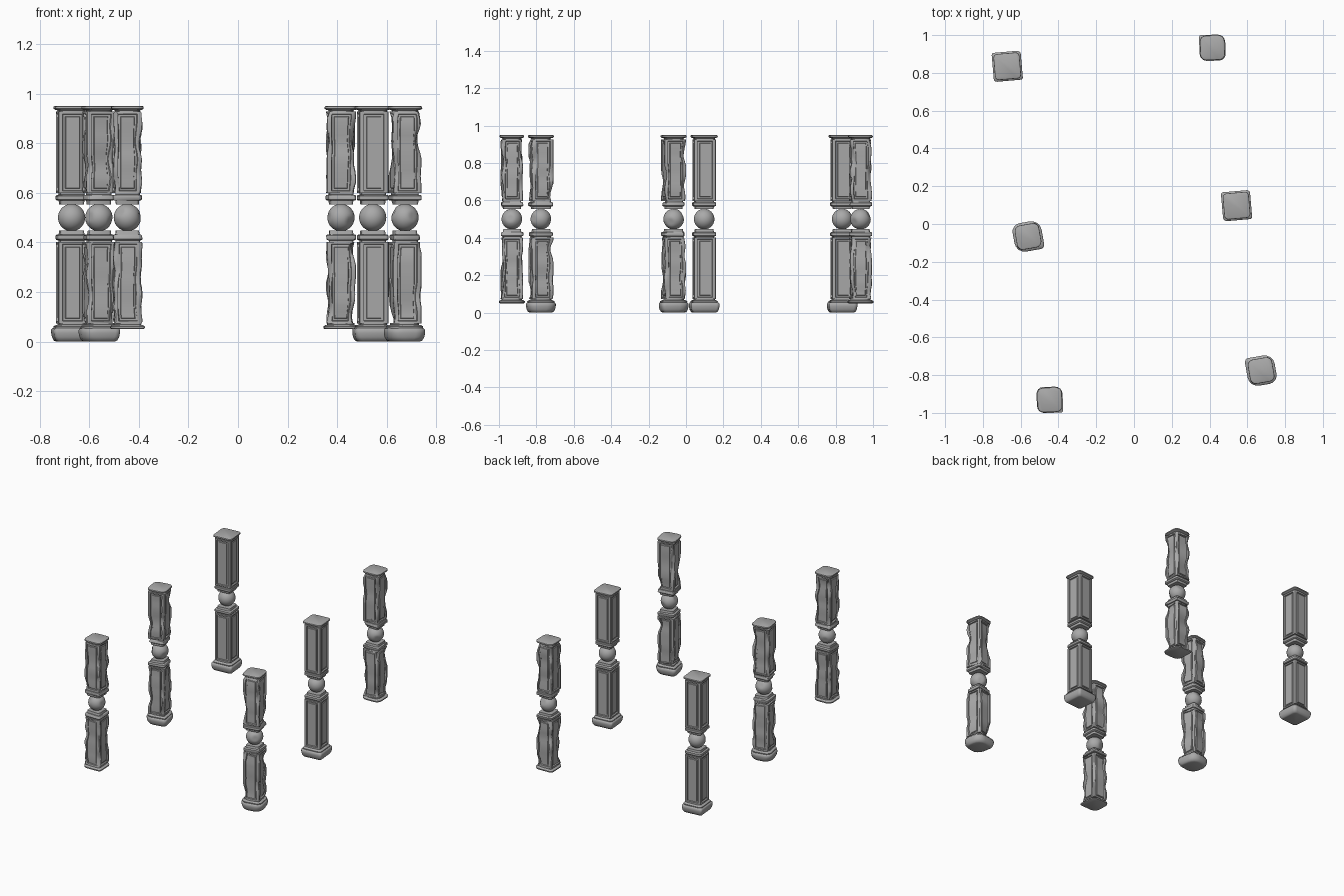
import bpy, bmesh, math
from mathutils import Vector, Matrix, noise

if "Cube" in bpy.data.objects:
    bpy.data.objects.remove(bpy.data.objects["Cube"], do_unlink=True)

stone = bpy.data.materials.new("grey stone")
stone.use_nodes = True
stone.diffuse_color = (0.4, 0.4, 0.4, 1)
bsdf = stone.node_tree.nodes["Principled BSDF"]
bsdf.inputs["Base Color"].default_value = (0.4, 0.4, 0.4, 1)
bsdf.inputs["Roughness"].default_value = 0.9


def ring(half, radii, steps=4):
    """Rounded square outline with a radius for each corner."""
    points = []
    for corner, r in enumerate(radii):
        middle = math.pi / 4 + corner * math.pi / 2
        sx = math.copysign(1, math.cos(middle))
        sy = math.copysign(1, math.sin(middle))
        for s in range(steps + 1):
            a = corner * math.pi / 2 + s / steps * math.pi / 2
            points.append((sx * (half - r) + r * math.cos(a),
                           sy * (half - r) + r * math.sin(a)))
    return points


def loft(bm, profile, radii):
    """Closed solid from (height, half width) pairs."""
    rings = []
    for z, half in profile:
        rings.append([bm.verts.new((x, y, z)) for x, y in ring(half, radii)])
    n = len(rings[0])
    for low, high in zip(rings, rings[1:]):
        for i in range(n):
            j = (i + 1) % n
            bm.faces.new((low[i], low[j], high[j], high[i]))
    bm.faces.new(rings[0][::-1])
    bm.faces.new(rings[-1])


def shaft(bm, low, high, half):
    """Square shaft with a grooved frame and raised bar on each side."""
    size = Matrix.Diagonal((2 * half, 2 * half, high - low, 1))
    bmesh.ops.create_cube(bm, size=1,
                          matrix=Matrix.Translation((0, 0, (low + high) / 2)) @ size)
    upright = [e for e in bm.edges if abs(e.verts[0].co.z - e.verts[1].co.z) > 0.1]
    bmesh.ops.bevel(bm, geom=upright, offset=0.009, segments=2, profile=0.5,
                    affect='EDGES')
    bm.normal_update()
    sides = [f for f in bm.faces
             if max(abs(f.normal.x), abs(f.normal.y)) > 0.99 and f.calc_area() > 0.02]
    for thickness, depth in ((0.013, 0), (0.003, -0.009), (0.012, 0), (0.003, 0.005)):
        bmesh.ops.inset_individual(bm, faces=sides, thickness=thickness, depth=depth)


def wear(bm, seed, amount):
    """Chip the surface inward, most at the corners."""
    for v in bm.verts:
        p = Vector((v.co.x, v.co.y, v.co.z * 0.7)) * 17 + Vector((seed, seed, seed))
        bite = max(0, noise.noise(p) + 0.15)
        edge = min(abs(v.co.x), abs(v.co.y)) / 0.06
        k = 1 - amount * bite * (0.35 + edge)
        v.co.x *= k
        v.co.y *= k


def finish(bm, name, place, angle=35):
    bmesh.ops.recalc_face_normals(bm, faces=bm.faces)
    mesh = bpy.data.meshes.new(name)
    bm.to_mesh(mesh)
    bm.free()
    mesh.materials.append(stone)
    obj = bpy.data.objects.new(name, mesh)
    bpy.context.collection.objects.link(obj)
    obj.matrix_world = place
    bpy.ops.object.select_all(action='DESELECT')
    obj.select_set(True)
    bpy.context.view_layer.objects.active = obj
    bpy.ops.object.shade_smooth_by_angle(angle=math.radians(angle))


def mirror_up(bm):
    """Copy the lower half about the ball's middle height."""
    copy = bmesh.ops.duplicate(bm, geom=bm.verts[:] + bm.edges[:] + bm.faces[:])
    for v in copy["geom"]:
        if isinstance(v, bmesh.types.BMVert):
            v.co.z = 1 - v.co.z


def pillar(name, x, y, turn, worn, footed, seed):
    place = Matrix.Translation((x, y, 0)) @ Matrix.Rotation(math.radians(turn), 4, 'Z')
    even = [0.02] * 4
    # one corner survives on worn pillars
    plinth_radii = [0.04, 0.012, 0.04, 0.035] if worn else even

    # Grooved shafts
    bm = bmesh.new()
    shaft(bm, 0.073, 0.402, 0.059)
    mirror_up(bm)
    if worn:
        for i in range(1, 36):
            z = 0.073 + i * 0.0237
            bmesh.ops.bisect_plane(bm, geom=bm.verts[:] + bm.edges[:] + bm.faces[:],
                                   plane_co=(0, 0, z), plane_no=(0, 0, 1))
        wear(bm, seed, 0.3)
    finish(bm, name + "_shafts", place)

    # Bands above and below the ball
    bm = bmesh.new()
    loft(bm, [(0.395, 0.05), (0.408, 0.05), (0.409, 0.057), (0.413, 0.06),
              (0.427, 0.06), (0.431, 0.056), (0.432, 0.049), (0.447, 0.047)],
         [0.012] * 4)
    mirror_up(bm)
    if worn:
        wear(bm, seed + 5, 0.2)
    finish(bm, name + "_bands", place)

    # Plinth and matching cap
    slab = [(0.05, 0.063), (0.053, 0.068), (0.061, 0.069), (0.066, 0.062),
            (0.068, 0.054), (0.075, 0.054)]
    bm = bmesh.new()
    loft(bm, slab, plinth_radii)
    finish(bm, name + "_plinth", place)
    bm = bmesh.new()
    loft(bm, [(1 - z, h - (0.004 if worn else 0)) for z, h in slab[::-1]],
         [0.03] * 4 if worn else even)
    finish(bm, name + "_cap", place)

    # Ball, with flat chips when worn
    bm = bmesh.new()
    bmesh.ops.create_uvsphere(bm, u_segments=32, v_segments=20, radius=0.055)
    if worn:
        for k in range(3):
            a = seed + k * 2.1
            n = Vector((math.cos(a), math.sin(a), 0.5 - 0.4 * k)).normalized()
            for v in bm.verts:
                v.co -= n * max(0, v.co.dot(n) - 0.05)
    finish(bm, name + "_ball", place @ Matrix.Translation((0, 0, 0.5)), 50)

    # Bulging foot stone
    if footed:
        bm = bmesh.new()
        loft(bm, [(0, 0.058), (0.004, 0.067), (0.018, 0.074), (0.035, 0.077),
                  (0.047, 0.077), (0.053, 0.073), (0.056, 0.065)],
             [0.055, 0.022, 0.055, 0.045] if worn else [0.02, 0.012, 0.016, 0.012])
        finish(bm, name + "_foot", place, 45)


# name, x, y, turn, worn, footed, seed
pillar("back_right_pillar", -0.671, 0.835, 5, False, True, 0)
pillar("back_left_pillar", 0.415, 0.933, 2, True, False, 1.3)
pillar("middle_left_pillar", 0.543, 0.097, 185, False, True, 0)
pillar("middle_right_pillar", -0.561, -0.066, 190, True, True, 4.7)
pillar("front_right_pillar", -0.446, -0.931, 182, True, False, 7.1)
pillar("front_left_pillar", 0.673, -0.776, 10, True, True, 9.4)
